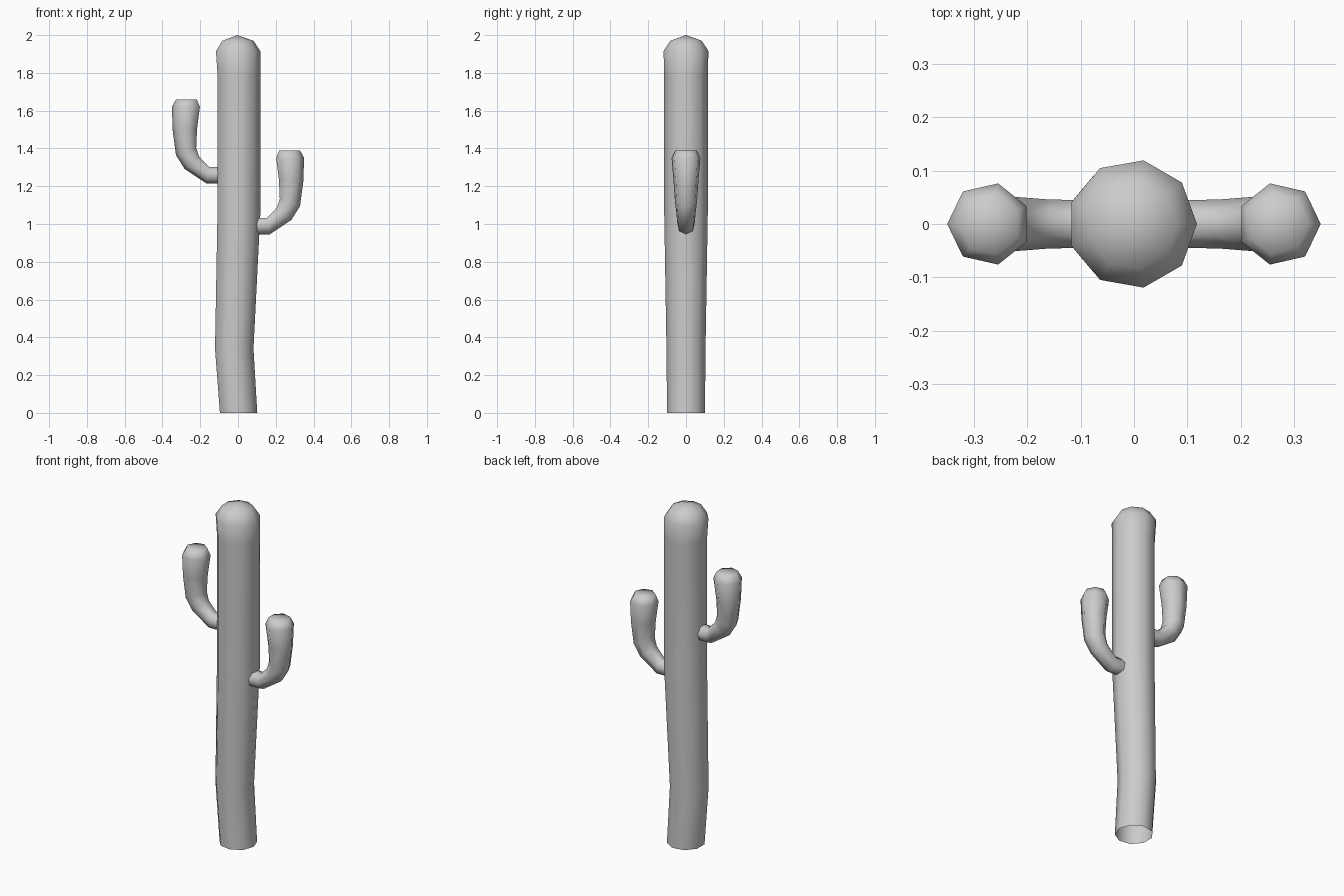
import bpy, bmesh
from math import sin, cos, tau, radians
from mathutils import Vector

if "Cube" in bpy.data.objects:
    bpy.data.objects.remove(bpy.data.objects["Cube"])


def tube(name, rings, sides, cap_height=0.0):
    """Loft rings (x, z, radius, tilt in degrees), closing the last one with a fan."""
    bm = bmesh.new()
    loops = []
    for x, z, r, tilt in rings:
        a = radians(tilt)
        out = Vector((sin(a), 0, -cos(a)))
        side = Vector((0, 1, 0))
        loops.append([bm.verts.new(Vector((x, 0, z)) + r * (cos(tau * i / sides) * out
                      + sin(tau * i / sides) * side)) for i in range(sides)])
    for low, high in zip(loops, loops[1:]):
        for i in range(sides):
            j = (i + 1) % sides
            bm.faces.new((low[i], low[j], high[j], high[i]))
    x, z = rings[-1][:2]
    tip = bm.verts.new((x, 0, z + cap_height))
    for i in range(sides):
        bm.faces.new((loops[-1][i], loops[-1][(i + 1) % sides], tip))
    for f in bm.faces:
        f.smooth = True
    mesh = bpy.data.meshes.new(name)
    bm.to_mesh(mesh)
    bm.free()
    obj = bpy.data.objects.new(name, mesh)
    bpy.context.collection.objects.link(obj)
    return obj


# Trunk: slightly bent nine-sided column, open at the base, domed on top
tube("trunk", [(0.0, 0.0, 0.102, 90), (-0.023, 0.34, 0.105, 90),
               (0.001, 1.05, 0.117, 90), (0.001, 1.8, 0.117, 90),
               (-0.003, 1.915, 0.121, 90), (-0.003, 1.97, 0.085, 90)], 9, 0.03)

# Arms: seven-sided elbows, the left one mirrored and higher
arm = [(0.10, 0.991, 0.046, 0), (0.16, 0.991, 0.047, 8), (0.242, 1.056, 0.053, 50),
       (0.272, 1.115, 0.06, 70), (0.278, 1.23, 0.068, 86),
       (0.272, 1.35, 0.078, 90), (0.270, 1.39, 0.058, 90)]
tube("right_arm", arm, 7)
left = tube("left_arm", [(x, z + 0.27, r, t) for x, z, r, t in arm], 7)
for v in left.data.vertices:
    v.co.x = -v.co.x
left.data.flip_normals()
